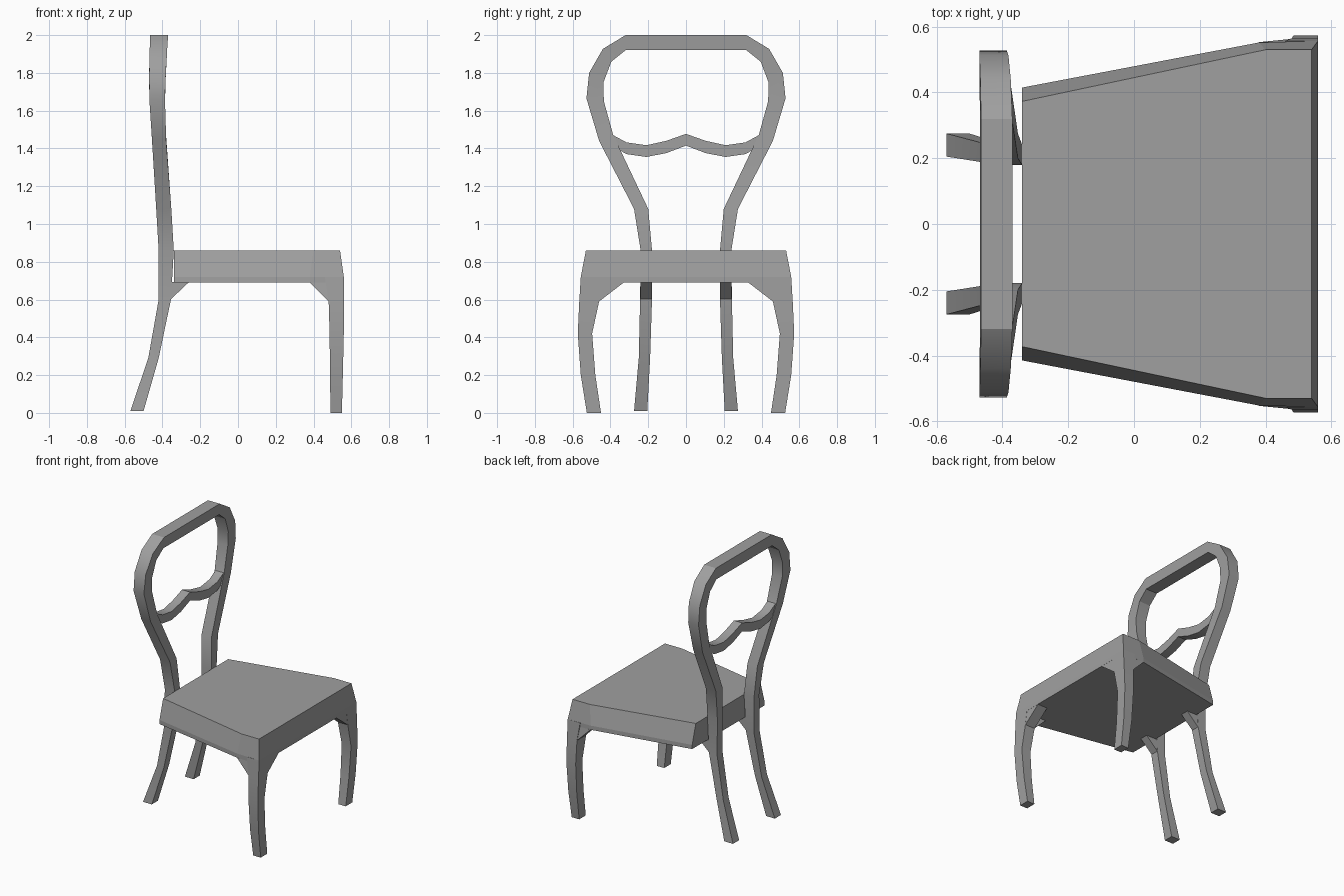
import bpy, bmesh, math

cube = bpy.data.objects.get("Cube")
if cube:
    bpy.data.objects.remove(cube, do_unlink=True)

grey = bpy.data.materials.new("plain_grey")
grey.use_nodes = True
colour = (0.35, 0.35, 0.35, 1)
grey.diffuse_color = colour
grey.node_tree.nodes["Principled BSDF"].inputs["Base Color"].default_value = colour


def loft(name, rings, smooth=True):
    """Skin a row of matching closed rings and cap both ends."""
    bm = bmesh.new()
    loops = [[bm.verts.new(p) for p in ring] for ring in rings]
    n = len(loops[0])
    for a, b in zip(loops, loops[1:]):
        for i in range(n):
            j = (i + 1) % n
            bm.faces.new((a[i], a[j], b[j], b[i]))
    bm.faces.new(loops[0])
    bm.faces.new(loops[-1])
    bmesh.ops.recalc_face_normals(bm, faces=bm.faces)
    mesh = bpy.data.meshes.new(name)
    bm.to_mesh(mesh)
    bm.free()
    mesh.materials.append(grey)
    obj = bpy.data.objects.new(name, mesh)
    bpy.context.collection.objects.link(obj)
    if smooth:
        bpy.ops.object.select_all(action='DESELECT')
        obj.select_set(True)
        bpy.context.view_layer.objects.active = obj
        bpy.ops.object.shade_smooth_by_angle(angle=math.radians(30))
    return obj


def interp(table, z, col):
    """Read one column of a height table at height z."""
    for a, b in zip(table, table[1:]):
        if z <= b[0]:
            t = max(0, (z - a[0]) / (b[0] - a[0]))
            return a[col] + t * (b[col] - a[col])
    return table[-1][col]


# Seat: tapered slab with sloping front and sides
def seat_ring(half, z):
    return [(x, y, z) for x, y in half] + [(x, -y, z) for x, y in reversed(half)]


seat_low = [(-0.34, 0.415), (0.38, 0.552), (0.56, 0.557)]
seat_top = [(-0.34, 0.373), (0.40, 0.53), (0.54, 0.53)]
loft("seat", [seat_ring(seat_low, 0.69), seat_ring(seat_low, 0.72),
              seat_ring(seat_top, 0.86)], smooth=False)

# Back frame side profile: height, rear x, front x
depth = [(0.01, -0.57, -0.50), (0.29, -0.475, -0.42), (0.60, -0.42, -0.355),
         (0.86, -0.42, -0.34), (1.08, -0.433, -0.353), (1.44, -0.455, -0.38),
         (1.67, -0.47, -0.387), (1.85, -0.47, -0.38), (2.0, -0.465, -0.37)]

# Back frame front outline: inner y, inner z, outer y, outer z
outline = [(0.205, 0.01, 0.275, 0.01), (0.19, 0.29, 0.25, 0.29),
           (0.18, 0.60, 0.243, 0.60), (0.18, 0.86, 0.24, 0.86),
           (0.20, 1.08, 0.275, 1.08), (0.385, 1.47, 0.46, 1.44),
           (0.435, 1.65, 0.527, 1.665), (0.437, 1.75, 0.513, 1.80),
           (0.395, 1.86, 0.44, 1.927), (0.32, 1.92, 0.32, 2.0)]


def frame_ring(yi, zi, yo, zo, side):
    ring = []
    for y, z, col in ((yi, zi, 1), (yi, zi, 2), (yo, zo, 2), (yo, zo, 1)):
        ring.append((interp(depth, z, col), side * y, z))
    return ring


loft("back_frame_and_rear_legs",
     [frame_ring(*s, 1) for s in outline] +
     [frame_ring(*s, -1) for s in reversed(outline)])

# Wavy cross rail: y, bottom z, top z
wave = [(0, 1.415, 1.477), (0.105, 1.375, 1.44), (0.21, 1.355, 1.417),
        (0.315, 1.37, 1.432), (0.385, 1.41, 1.47)]
path = [(-y, b, t) for y, b, t in reversed(wave[1:])] + wave
loft("cross_rail", [[(-0.45, y, b), (-0.385, y, b), (-0.385, y, t), (-0.45, y, t)]
                    for y, b, t in path])

# Front legs: z, inner x, outer x, inner y, outer y
leg = [(0, 0.49, 0.55, 0.45, 0.525), (0.2, 0.487, 0.555, 0.48, 0.557),
       (0.42, 0.485, 0.56, 0.497, 0.573), (0.59, 0.48, 0.56, 0.46, 0.565),
       (0.72, 0.46, 0.56, 0.44, 0.557)]

for side, label in ((1, "left"), (-1, "right")):
    loft("front_leg_" + label,
         [[(xi, side * yi, z), (xo, side * yi, z), (xo, side * yo, z), (xi, side * yo, z)]
          for z, xi, xo, yi, yo in leg])
    # Corner brackets under the seat
    loft("front_bracket_" + label,
         [[(x, side * 0.33, 0.69), (x, side * 0.46, 0.59),
           (x, side * 0.52, 0.59), (x, side * 0.52, 0.69)]
          for x in (0.48, 0.559)], smooth=False)
    loft("side_bracket_" + label,
         [[(0.38, side * ya, 0.69), (0.48, side * yb, 0.59),
           (0.53, side * yb, 0.59), (0.53, side * ya, 0.69)]
          for ya, yb in ((0.465, 0.47), (0.553, 0.563))], smooth=False)
    loft("rear_bracket_" + label,
         [[(-0.26, side * y, 0.692), (-0.357, side * y, 0.60),
           (-0.41, side * y, 0.64), (-0.41, side * y, 0.692)]
          for y in (0.181, 0.241)], smooth=False)
